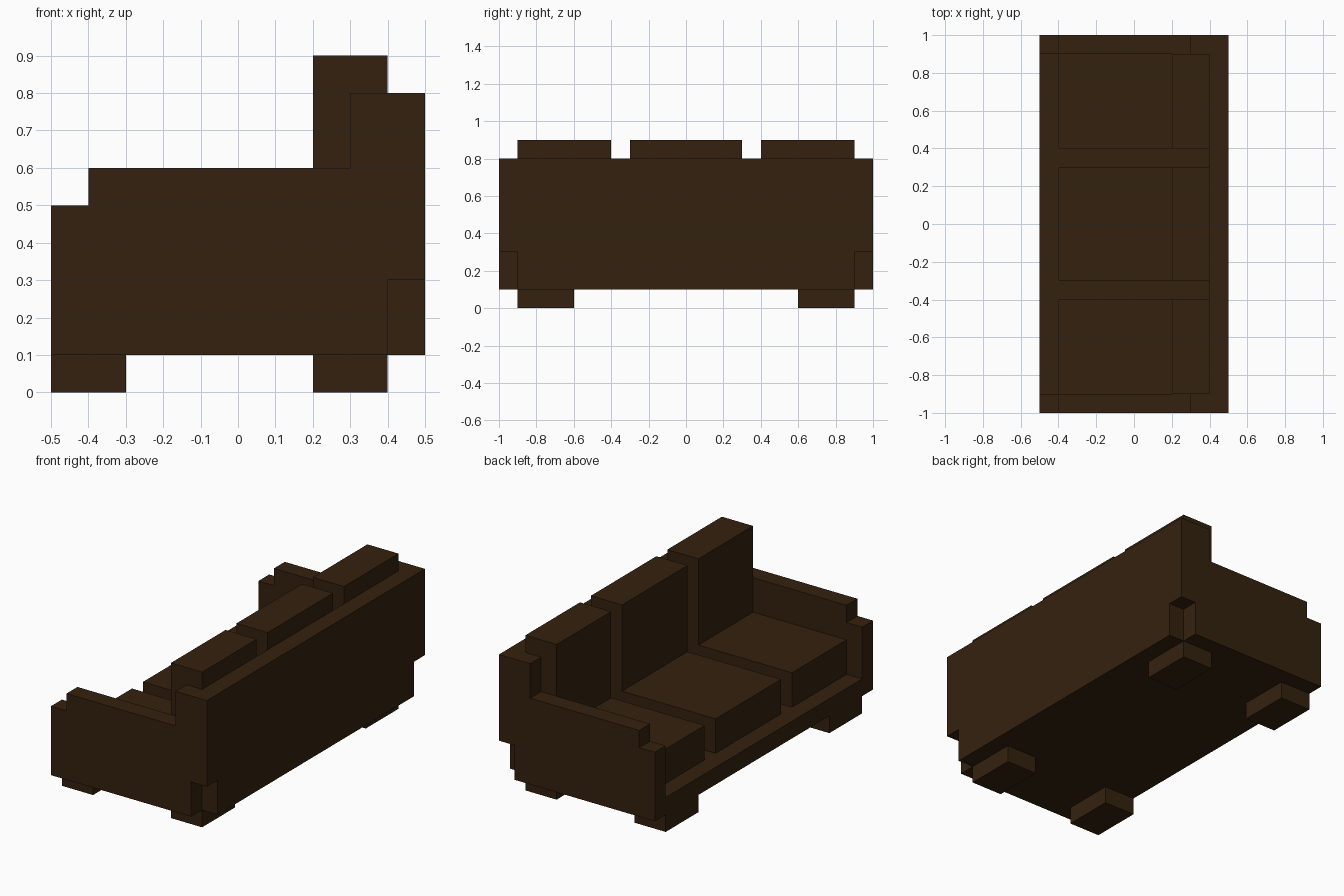
import bpy, bmesh

if "Cube" in bpy.data.objects:
    bpy.data.objects.remove(bpy.data.objects["Cube"])

brown = bpy.data.materials.new("dark brown")
brown.diffuse_color = (0.034, 0.0155, 0.0048, 1)
brown.use_nodes = True
brown.node_tree.nodes["Principled BSDF"].inputs["Base Color"].default_value = brown.diffuse_color


def extrude_profile(name, profile, y0, y1):
    """Extrude an (x, z) outline from y0 to y1."""
    bm = bmesh.new()
    face = bm.faces.new([bm.verts.new((x, y0, z)) for x, z in profile])
    new = bmesh.ops.extrude_face_region(bm, geom=[face])["geom"]
    verts = [v for v in new if isinstance(v, bmesh.types.BMVert)]
    bmesh.ops.translate(bm, verts=verts, vec=(0, y1 - y0, 0))
    bmesh.ops.recalc_face_normals(bm, faces=bm.faces)
    mesh = bpy.data.meshes.new(name)
    bm.to_mesh(mesh)
    bm.free()
    mesh.materials.append(brown)
    obj = bpy.data.objects.new(name, mesh)
    bpy.context.collection.objects.link(obj)
    return obj


def box(name, x0, x1, y0, y1, z0, z1):
    return extrude_profile(name, [(x0, z0), (x1, z0), (x1, z1), (x0, z1)], y0, y1)


# Seat base and backrest in one L-shaped frame
extrude_profile("frame", [(-0.5, 0.1), (0.5, 0.1), (0.5, 0.8), (0.4, 0.8),
                          (0.4, 0.2), (-0.5, 0.2)], -0.9, 0.9)

# Stepped armrests with a notch at the lower back corner
arm = [(-0.5, 0.1), (0.4, 0.1), (0.4, 0.3), (0.5, 0.3), (0.5, 0.8),
       (0.3, 0.8), (0.3, 0.6), (-0.4, 0.6), (-0.4, 0.5), (-0.5, 0.5)]
for side, y0, y1 in (("right", -1.0, -0.9), ("left", 0.9, 1.0)):
    extrude_profile(side + "_armrest", arm, y0, y1)

# Three seat cushions, each with a back cushion
for side, y0, y1 in (("right", -0.9, -0.4), ("middle", -0.3, 0.3), ("left", 0.4, 0.9)):
    box(side + "_seat_cushion", -0.4, 0.2, y0, y1, 0.2, 0.4)
    box(side + "_back_cushion", 0.2, 0.4, y0, y1, 0.2, 0.9)

# Four block feet
for side, y0, y1 in (("right", -0.9, -0.6), ("left", 0.6, 0.9)):
    box(side + "_front_foot", -0.5, -0.3, y0, y1, 0.0, 0.1)
    box(side + "_rear_foot", 0.2, 0.4, y0, y1, 0.0, 0.1)
